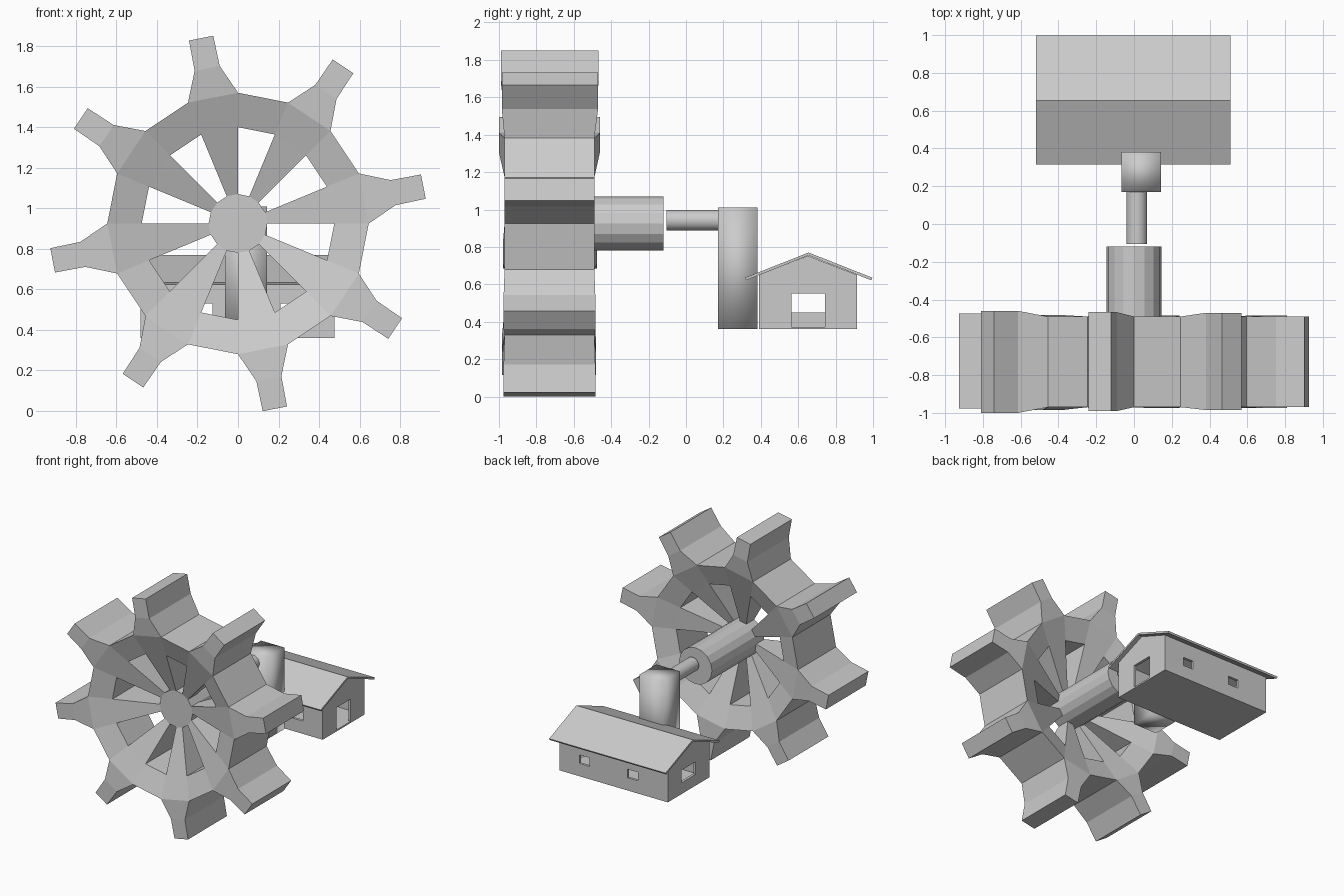
import bpy, bmesh, math
from mathutils import Matrix, Vector

if "Cube" in bpy.data.objects:
    bpy.data.objects.remove(bpy.data.objects["Cube"])

GREY = bpy.data.materials.new("plain grey")
GREY.diffuse_color = (0.6, 0.6, 0.6, 1)
GREY.use_nodes = True
GREY.node_tree.nodes["Principled BSDF"].inputs["Base Color"].default_value = GREY.diffuse_color


def finish(name, bm, smooth=False):
    bmesh.ops.recalc_face_normals(bm, faces=bm.faces)
    me = bpy.data.meshes.new(name)
    bm.to_mesh(me)
    bm.free()
    me.materials.append(GREY)
    for p in me.polygons:
        p.use_smooth = smooth
    ob = bpy.data.objects.new(name, me)
    bpy.context.collection.objects.link(ob)
    return ob


def box(name, x0, x1, y0, y1, z0, z1, smooth=False):
    bm = bmesh.new()
    bmesh.ops.create_cube(bm, size=1)
    for v in bm.verts:
        v.co = ((x0 + x1) / 2 + v.co.x * (x1 - x0),
                (y0 + y1) / 2 + v.co.y * (y1 - y0),
                (z0 + z1) / 2 + v.co.z * (z1 - z0))
    return finish(name, bm, smooth)


def prism_x(name, profile, x0, x1):
    """Extrude a (y, z) profile along x."""
    bm = bmesh.new()
    face = bm.faces.new([bm.verts.new((x0, y, z)) for y, z in profile])
    new = bmesh.ops.extrude_face_region(bm, geom=[face])["geom"]
    bmesh.ops.translate(bm, vec=(x1 - x0, 0, 0),
                        verts=[g for g in new if isinstance(g, bmesh.types.BMVert)])
    return finish(name, bm)


def rod_y(name, x, z, r, y0, y1, sides):
    bm = bmesh.new()
    bmesh.ops.create_cone(bm, cap_ends=True, segments=sides, radius1=r, radius2=r,
                          depth=y1 - y0)
    bmesh.ops.transform(bm, verts=bm.verts,
                        matrix=Matrix.Translation((x, (y0 + y1) / 2, z))
                        @ Matrix.Rotation(math.pi / 2, 4, 'X'))
    return finish(name, bm)


# Water wheel: dished 16-sided rim, eight spokes and eight paddles in one mesh
CZ, N, STEP = 0.925, 16, math.radians(22.5)
RINGS = [(0.145, -0.78, -0.68), (0.475, -0.905, -0.555), (0.645, -0.97, -0.49)]
# front and back depth of each paddle, starting at the right, anticlockwise
PADDLES = [(-0.97, -0.49), (-0.985, -0.47), (-0.99, -0.467), (-1.0, -0.46),
           (-0.978, -0.475), (-0.985, -0.482), (-0.975, -0.485), (-0.975, -0.485)]

bm = bmesh.new()
pts = {}
cells = []


def add_point(key, x, z, front, back):
    pts[key] = (bm.verts.new((x, front, CZ + z)), bm.verts.new((x, back, CZ + z)))


for i in range(N):
    a = i * STEP
    for k, (r, f, b) in enumerate(RINGS):
        add_point((k, i), r * math.cos(a), r * math.sin(a), f, b)
for i in range(N):
    j = (i + 1) % N
    cells.append([(1, i), (2, i), (2, j), (1, j)])
    if i % 2 == 0:
        cells.append([(0, i), (1, i), (1, j), (0, j)])
        mid = (i + 0.5) * STEP
        d = Vector((math.cos(mid), math.sin(mid)))
        t = Vector((-d.y, d.x))
        f, b = PADDLES[i // 2]
        for k, r, w in ((3, 0.78, 0.063), (4, 0.932, 0.061)):
            for key, s in ((i, -1), (j, 1)):
                p = d * r + t * w * s
                add_point((k, key), p.x, p.y, f, b)
        cells.append([(2, i), (3, i), (3, j), (2, j)])
        cells.append([(3, i), (4, i), (4, j), (3, j)])

edges = set()
for c in cells:
    bm.faces.new([pts[k][0] for k in c])
    bm.faces.new([pts[k][1] for k in reversed(c)])
    edges.update(zip(c, c[1:] + c[:1]))
for a, b in edges:
    if (b, a) not in edges:
        bm.faces.new([pts[b][0], pts[a][0], pts[a][1], pts[b][1]])
bmesh.ops.delete(bm, geom=[v for v in bm.verts if not v.link_faces], context='VERTS')
finish("water_wheel", bm)

# Hub, drive shaft and upright post
rod_y("wheel_hub", 0, CZ, 0.145, -0.78, -0.12, 16)
shaft = rod_y("drive_shaft", 0.015, 0.942, 0.055, -0.105, 0.2, 32)
for p in shaft.data.polygons:
    p.use_smooth = len(p.vertices) == 4
box("gear_post", -0.065, 0.142, 0.17, 0.382, 0.36, 1.01, smooth=True)

# Mill house: hollow gabled body with openings cut through the walls
house = prism_x("house_walls", [(0.39, 0.36), (0.915, 0.36), (0.915, 0.65),
                                (0.6525, 0.752), (0.39, 0.65)], -0.48, 0.475)
cutters = [
    prism_x("room_cutter", [(0.41, 0.37), (0.895, 0.37), (0.895, 0.64),
                            (0.6525, 0.735), (0.41, 0.64)], -0.46, 0.455),
    box("door_cutter", 0.4, 0.6, 0.565, 0.742, 0.372, 0.55),
    box("end_window_cutter", -0.6, -0.4, 0.565, 0.742, 0.45, 0.55),
]
for x in (-0.17, 0.255):
    cutters.append(box("side_window_cutter", x - 0.045, x + 0.045, 0.3, 1.0, 0.462, 0.53))
for c in cutters:
    c.hide_render = True
    m = house.modifiers.new("cut", 'BOOLEAN')
    m.operation, m.solver, m.object = 'DIFFERENCE', 'EXACT', c
bpy.context.view_layer.update()
dg = bpy.context.evaluated_depsgraph_get()
cut_mesh = bpy.data.meshes.new_from_object(house.evaluated_get(dg))
house.modifiers.clear()
house.data = cut_mesh
for c in cutters:
    bpy.data.objects.remove(c)

# Thin pitched roof with overhanging eaves
prism_x("roof", [(0.315, 0.635), (0.655, 0.77), (0.997, 0.635), (0.99, 0.622),
                 (0.655, 0.754), (0.322, 0.622)], -0.518, 0.51)
